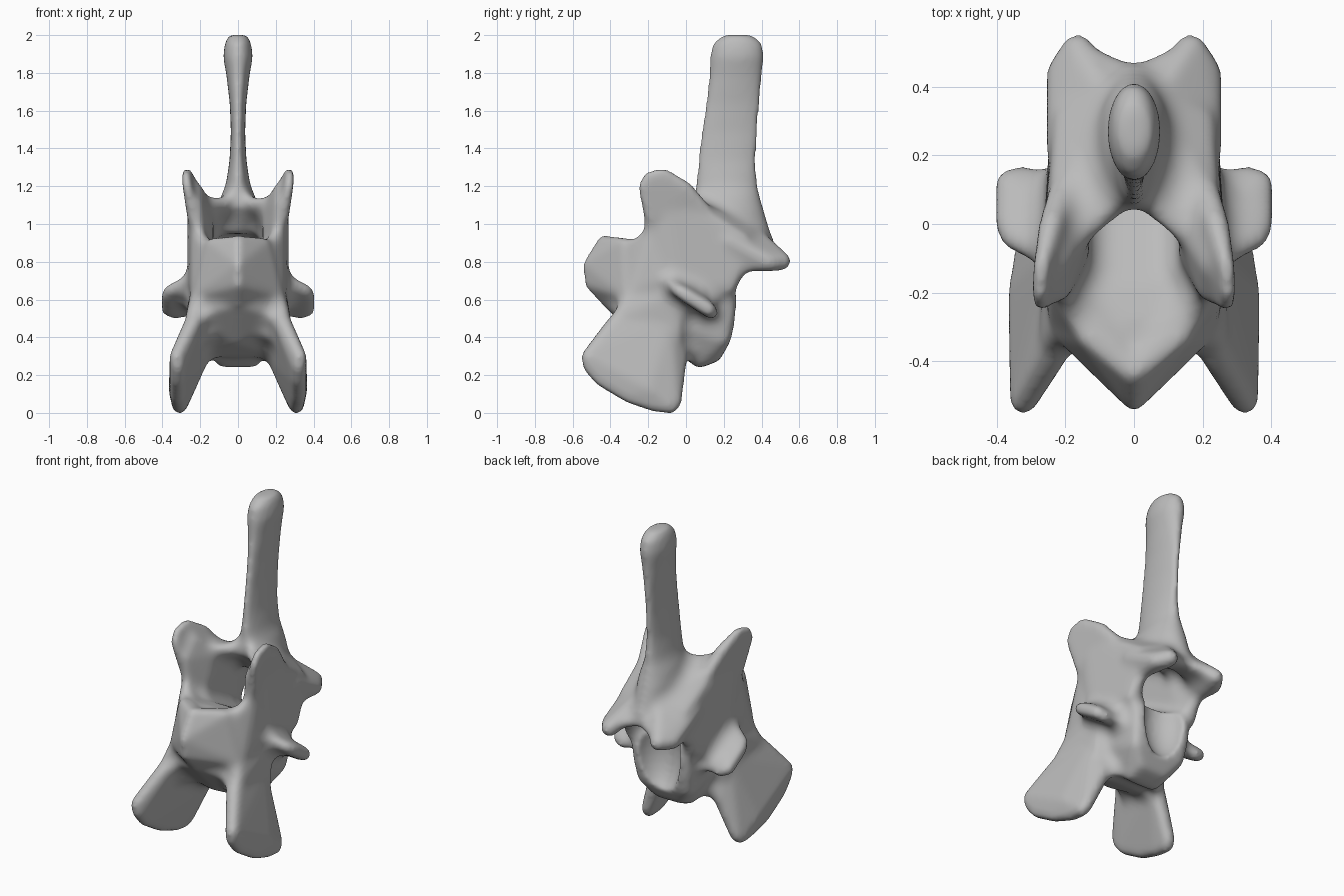
import bpy, bmesh, math
from mathutils import Vector

cube = bpy.data.objects.get("Cube")
if cube:
    bpy.data.objects.remove(cube, do_unlink=True)

CM = 0.01  # part sizes below are in hundredths of a unit
bone = bpy.data.materials.new("bone grey")
bone.use_nodes = True
colour = (0.5, 0.5, 0.5, 1)
bone.diffuse_color = colour
bone.node_tree.nodes["Principled BSDF"].inputs["Base Color"].default_value = colour

bm = bmesh.new()


def add_part(part):
    """Move a closed shell into the shared mesh."""
    bmesh.ops.recalc_face_normals(part, faces=part.faces[:])
    mesh = bpy.data.meshes.new("part")
    part.to_mesh(mesh)
    part.free()
    bm.from_mesh(mesh)
    bpy.data.meshes.remove(mesh)


def rounded_hull(balls, bridged=False):
    """Convex shell around balls (x, y, z, radius): one per side, or one bridging both sides."""
    for sides in ([(1, -1)] if bridged else [(1,), (-1,)]):
        part = bmesh.new()
        for side in sides:
            for x, y, z, r in balls:
                made = bmesh.ops.create_icosphere(part, subdivisions=2, radius=r * CM)
                bmesh.ops.translate(part, verts=made["verts"], vec=Vector((side * x, y, z)) * CM)
        hull = bmesh.ops.convex_hull(part, input=part.verts[:])
        loose = set(hull["geom_interior"]) | set(hull["geom_unused"])
        bmesh.ops.delete(part, geom=[g for g in loose if isinstance(g, bmesh.types.BMVert)], context="VERTS")
        add_part(part)


def loft(levels, sides=24):
    """Stack of ellipses (z, front y, back y, half width)."""
    part = bmesh.new()
    rings = []
    for z, front, back, half in levels:
        ring = []
        for i in range(sides):
            a = math.tau * i / sides
            y = (front + back) / 2 + math.sin(a) * (back - front) / 2
            ring.append(part.verts.new(Vector((math.cos(a) * half, y, z)) * CM))
        rings.append(ring)
    for low, high in zip(rings, rings[1:]):
        for i in range(sides):
            j = (i + 1) % sides
            part.faces.new((low[i], low[j], high[j], high[i]))
    part.faces.new(rings[0][::-1])
    part.faces.new(rings[-1])
    add_part(part)


# Tall spine with flared foot and swollen tip
loft([(96, 14, 45, 10), (108, 6, 41.5, 11), (115, 4.5, 39.5, 9.5), (122, 5, 38, 6.5),
      (135, 6, 37.5, 4.5), (150, 7.5, 38.5, 3.8), (165, 10, 39.5, 4.4), (180, 12, 40.5, 6.2),
      (190, 12.5, 41.5, 8), (197, 14, 40.5, 7), (201.5, 20, 35, 5)])

# Body: keeled front wedge, belly, then sloping rear drum
rounded_hull([(0, -53, 80, 2), (0, -52, 69, 2), (0, -44, 92.5, 3), (0, -41, 59, 3),
              (14, -33, 91, 3), (20, -31, 64, 4), (18, -18, 87, 4), (0, -10, 60, 5)])
rounded_hull([(0, -40, 60, 4), (20, -30, 54, 5), (18, -8, 36, 5), (0, -22, 42, 5),
              (0, -4, 35, 5), (0, 0, 60, 5)], bridged=True)
rounded_hull([(0, -30, 88, 4), (17, -20, 84, 5), (17, -20, 55, 5), (16, 22, 62, 5),
              (15, 21, 50, 5), (14, 19, 41, 5), (8, 15, 32, 4), (8, 7, 29, 4)], bridged=True)

# Side walls of the canal, faired into the body in front
rounded_hull([(21, -19, 92, 3), (22, -20, 112, 3), (23, -12, 120, 4), (16, 18, 104, 4),
              (20, 28, 90, 4), (20, 29, 80, 4), (20, 22, 68, 5), (22, -5, 72, 5),
              (20, -15, 65, 5), (16, -9, 95, 3), (16, -3, 110, 3), (16, 17, 84, 3)])
rounded_hull([(17, -27, 89, 4), (22, -18, 97, 3), (22, -13, 72, 5), (20, -28, 64, 5)])

# Upright front wings
rounded_hull([(27, -23.5, 121, 2.5), (27.5, -20, 127, 2.5), (27, -12, 129, 2.5),
              (24, 0, 120, 4), (23, -18, 104, 4), (21, 10, 108, 4)])

# Roof, dropping between the rear hooks
rounded_hull([(0, 11, 112, 4), (10, 3, 110, 3), (21, -8, 112, 3), (21, 10, 106, 4),
              (20, 30, 93, 4), (3, 38, 98, 4), (0, 43, 92, 4)])
rounded_hull([(0, 43.5, 88, 3), (13, 48, 85, 4), (18, 35, 86, 4), (0, 35, 92, 4)])

# Rear hooks
rounded_hull([(16.5, 51, 81.5, 5), (21, 44, 81, 5), (20, 34, 80, 4), (21, 22, 92, 5),
              (6, 34, 98, 4), (10, 40, 92, 4)])

# Splayed legs and their roots
rounded_hull([(32.5, -52, 31, 4), (32, -51, 26, 4), (32, -45, 19, 4), (32, -30, 10, 4),
              (31, -17, 5.5, 4), (31, -8, 4.5, 4), (30, -6, 7, 4), (33, -20, 14, 4),
              (20, -4, 31, 5), (23.5, -37, 49, 5), (20, -10, 48, 6)])
rounded_hull([(23, -34, 52, 5), (20, -28, 66, 4), (21, -5, 64, 5), (14, -5, 37, 5),
              (17, -27, 44, 5), (21, -6, 42, 5)])

# Slanted side tabs
rounded_hull([(37, 0, 63.5, 4), (37, 12, 56, 4), (36, -4, 66, 3.5), (28, -8, 70, 3.5),
              (21, 0, 68, 4), (21, 10, 58, 4), (33, 14, 54, 3.5)])

mesh = bpy.data.meshes.new("vertebra")
bm.to_mesh(mesh)
bm.free()
mesh.materials.append(bone)
vertebra = bpy.data.objects.new("vertebra", mesh)
bpy.context.collection.objects.link(vertebra)

# Hollow in the rear of the body
bpy.ops.mesh.primitive_uv_sphere_add(location=(0, 0.29, 0.6), segments=32, ring_count=16)
hollow = bpy.context.object
hollow.name = "rear_hollow_cutter"
hollow.scale = (0.14, 0.15, 0.26)
hollow.hide_render = True
hollow.hide_set(True)
hollow.data.materials.append(bone)


def modifier(kind, **settings):
    m = vertebra.modifiers.new(kind.title(), kind)
    for key, value in settings.items():
        setattr(m, key, value)


# Fuse the parts, swell and shrink to fillet the joints, then soften
FILLET = 0.045
modifier("REMESH", mode="VOXEL", voxel_size=0.014)
modifier("DISPLACE", strength=FILLET, mid_level=0)
modifier("REMESH", mode="VOXEL", voxel_size=0.014)
modifier("SMOOTH", factor=0.5, iterations=4)
modifier("DISPLACE", strength=-FILLET, mid_level=0)
modifier("REMESH", mode="VOXEL", voxel_size=0.012)
modifier("BOOLEAN", operation="DIFFERENCE", object=hollow, solver="EXACT")
modifier("REMESH", mode="VOXEL", voxel_size=0.012)
modifier("SMOOTH", factor=0.5, iterations=10)

# Bake the stack and stand it on the ground
deps = bpy.context.evaluated_depsgraph_get()
baked = bpy.data.meshes.new_from_object(vertebra.evaluated_get(deps))
vertebra.modifiers.clear()
vertebra.data = baked
bpy.data.objects.remove(hollow, do_unlink=True)
low = min(v.co.z for v in baked.vertices)
for v in baked.vertices:
    v.co.z -= low
for face in baked.polygons:
    face.use_smooth = True
